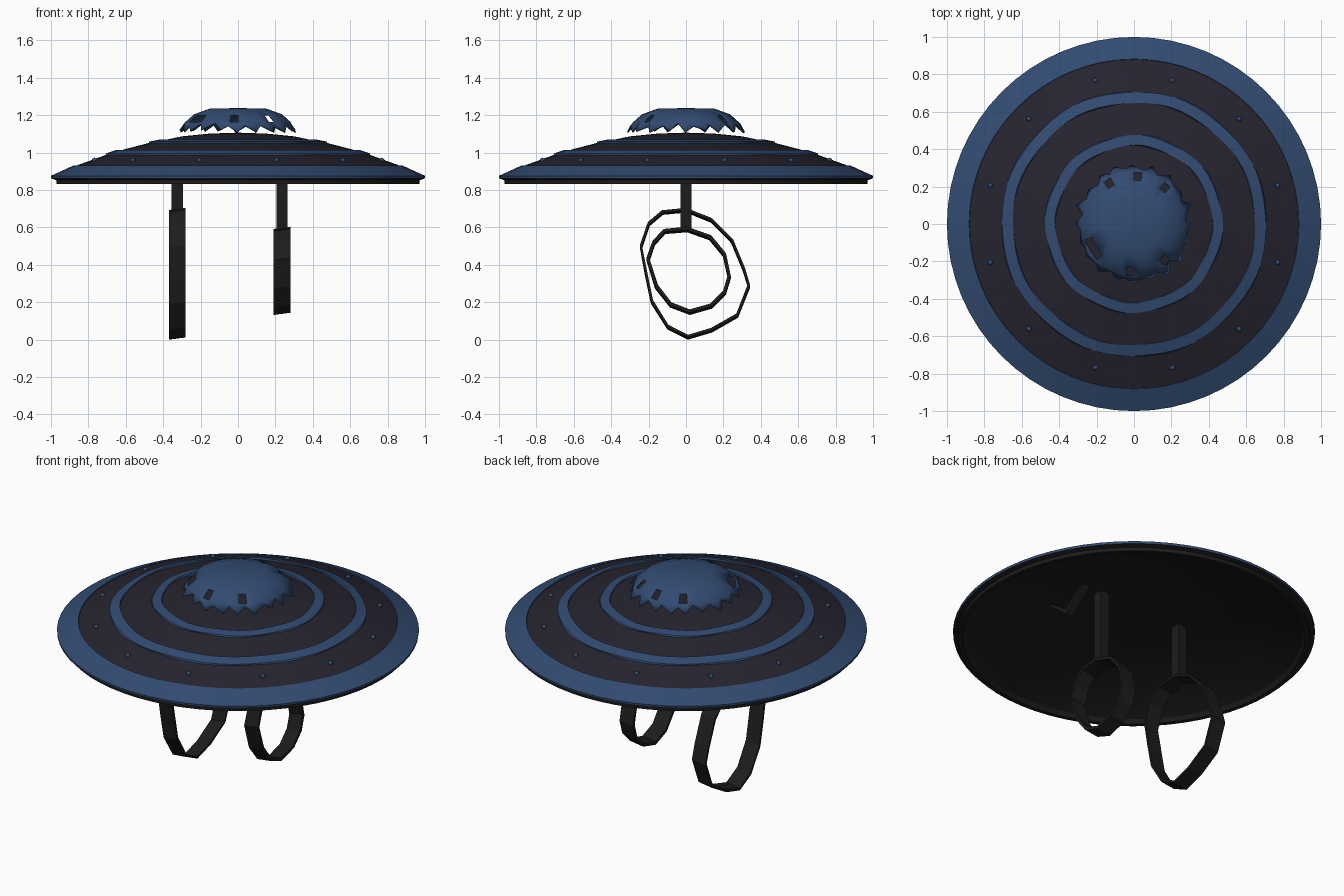
import bpy, bmesh, math, random
from mathutils import Vector

if "Cube" in bpy.data.objects:
    bpy.data.objects.remove(bpy.data.objects["Cube"])
random.seed(4)


def material(name, rgb):
    m = bpy.data.materials.new(name)
    m.diffuse_color = (*rgb, 1)
    m.use_nodes = True
    m.node_tree.nodes["Principled BSDF"].inputs["Base Color"].default_value = m.diffuse_color
    return m


BLUE = material("steel blue", (0.032, 0.070, 0.165))
DARK = material("dark plum grey", (0.019, 0.017, 0.028))
BLACK = material("black leather", (0.012, 0.012, 0.012))


def finish(bm, name, mats, smooth=None):
    bmesh.ops.recalc_face_normals(bm, faces=bm.faces)
    me = bpy.data.meshes.new(name)
    bm.to_mesh(me)
    bm.free()
    ob = bpy.data.objects.new(name, me)
    bpy.context.collection.objects.link(ob)
    for m in mats:
        me.materials.append(m)
    if smooth:
        bpy.ops.object.select_all(action='DESELECT')
        ob.select_set(True)
        bpy.context.view_layer.objects.active = ob
        bpy.ops.object.shade_smooth_by_angle(angle=math.radians(smooth))
    return ob


def lathe(bm, profile, n, slots, wobble=0.0):
    """Revolve (r, z) points; slots gives the material of each band."""
    rings = []
    for k, (r, z) in enumerate(profile):
        if r == 0:
            rings.append([bm.verts.new((0, 0, z))] * n)
            continue
        ring = []
        for i in range(n):
            a = 2 * math.pi * i / n
            rr = r + (wobble * math.sin(8 * a + k // 2) if 0.4 < r < 0.75 else 0)
            ring.append(bm.verts.new((rr * math.cos(a), rr * math.sin(a), z)))
        rings.append(ring)
    for k in range(len(rings) - 1):
        for i in range(n):
            j = (i + 1) % n
            q = [rings[k][i], rings[k][j], rings[k + 1][j], rings[k + 1][i]]
            f = bm.faces.new(list(dict.fromkeys(q)))
            f.material_index = slots[k]
    return rings


# Shield: striped dome, rim lip and hollow black underside in one shell
profile = [(0, 1.107), (.15, 1.102), (.30, 1.087), (.418, 1.062), (.42, 1.069),
           (.473, 1.059), (.475, 1.052), (.648, 1.007), (.65, 1.015), (.708, .996),
           (.71, .988), (.88, .925), (.882, .930), (1.0, .876), (.998, .862),
           (.972, .853), (.970, .832), (.945, .832), (.93, .855), (.88, .88),
           (.70, .950), (.45, 1.0), (.25, 1.03), (0, 1.045)]
slots = [1, 1, 1, 0, 0, 0, 1, 0, 0, 0, 1, 0, 0, 0] + [2] * 9
bm = bmesh.new()
lathe(bm, profile, 64, slots, 0.004)
finish(bm, "shield_dome", [BLUE, DARK, BLACK], 25)

# Rivets on the outer dark band
bm = bmesh.new()
for i in range(12):
    a = math.radians(15 + 30 * i)
    c = Vector((.795 * math.cos(a), .795 * math.sin(a), .958))
    new = bmesh.ops.create_icosphere(bm, subdivisions=1, radius=.016)["verts"]
    bmesh.ops.translate(bm, verts=new, vec=c)
finish(bm, "rivets", [BLUE], 60)

# Ragged boss cap floating above the dome
n = 40
bm = bmesh.new()
rings = lathe(bm, [(0, 1.238), (.15, 1.236), (.235, 1.205), (.28, 1.165), (.315, 1.12)],
              n, [0] * 4)
for i, v in enumerate(rings[4]):
    tip = i % 2 == 0
    r = random.uniform(.305, .328) if tip else random.uniform(.275, .30)
    z = random.uniform(1.108, 1.125) if tip else random.uniform(1.14, 1.16)
    a = 2 * math.pi * (i + random.uniform(-.25, .25)) / n
    v.co = (r * math.cos(a), r * math.sin(a), z)
holes = []
for f in bm.faces:
    c = f.calc_center_median()
    deg = math.degrees(math.atan2(c.y, c.x)) % 360
    if .245 < c.xy.length < .27 and 1.17 < c.z < 1.2:
        if any(abs(deg - h) < 4.6 for h in (53, 82, 122, 207, 221, 265, 310)):
            holes.append(f)
bmesh.ops.delete(bm, geom=holes, context='FACES')
cap = finish(bm, "ragged_boss", [BLUE], 40)
mod = cap.modifiers.new("thickness", 'SOLIDIFY')
mod.thickness = .008
mod.offset = -1


def strip(name, path, x, width, thick, closed=True, skew=0.0):
    """Flat leather band following a (y, z) path, inset by its thickness."""
    bm = bmesh.new()
    pts = [Vector(p) for p in path]
    mid = sum(pts, Vector((0, 0))) / len(pts)
    rows = []
    for p in pts:
        q = p + (mid - p).normalized() * thick
        rows.append([bm.verts.new((x + s * width / 2, o.x, o.y + (s + 1) * skew / 2))
                     for s, o in ((-1, p), (1, p), (1, q), (-1, q))])
    for k in range(len(rows) if closed else len(rows) - 1):
        a, b = rows[k], rows[(k + 1) % len(rows)]
        for i in range(4):
            j = (i + 1) % 4
            bm.faces.new((a[i], a[j], b[j], b[i]))
    if not closed:
        bm.faces.new(rows[0])
        bm.faces.new(rows[-1])
    return finish(bm, name, [BLACK])


# Arm loops
strip("large_arm_loop",
      [(-.247, .493), (-.204, .617), (-.129, .68), (0, .693), (.139, .638), (.252, .525),
       (.316, .37), (.343, .279), (.279, .118), (.139, .038), (.01, .0), (-.10, .055),
       (-.188, .193), (-.22, .343)], -.325, .09, .014, skew=.012)
strip("small_arm_loop",
      [(-.212, .424), (-.18, .515), (-.12, .58), (.005, .592), (.134, .547), (.214, .45),
       (.24, .327), (.214, .241), (.14, .166), (.02, .132), (-.086, .172), (-.166, .273)],
      .235, .09, .018, skew=.012)

# Hook-shaped strap remnant under the dome
strip("strap_hook", [(-.26, 1.01), (-.09, .875), (.07, 1.02)], .39, .05, .03, closed=False)

# Posts joining the loops to the underside
for name, x, z0 in (("large_loop_post", -.325, .685), ("small_loop_post", .235, .585)):
    bm = bmesh.new()
    bmesh.ops.create_cube(bm, size=1)
    for v in bm.verts:
        v.co = (x + v.co.x * .06, v.co.y * .06, z0 + (v.co.z + .5) * (1.03 - z0))
    finish(bm, name, [BLACK])
